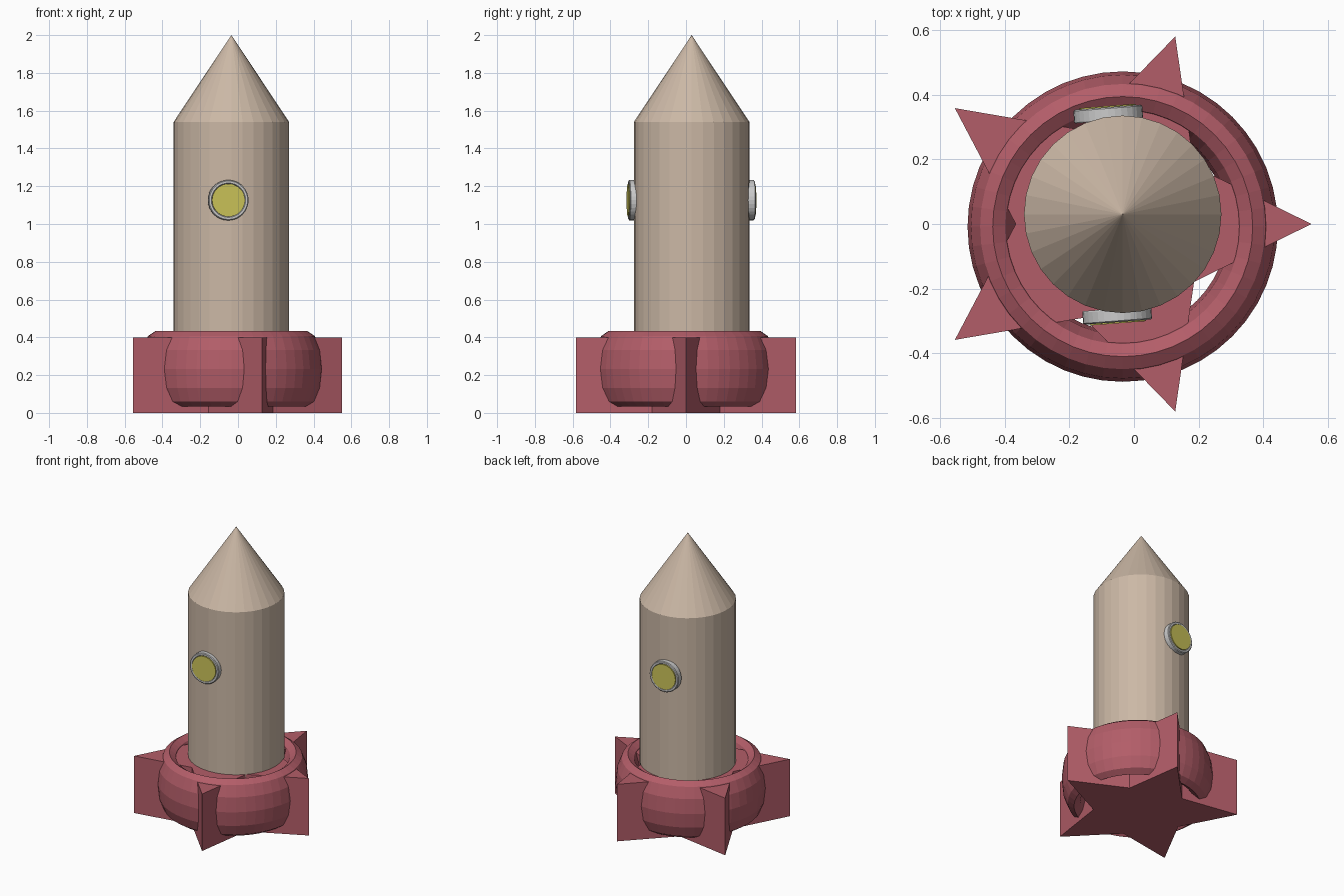
import bpy, bmesh
from math import pi, cos, sin, radians
from mathutils import Matrix

if "Cube" in bpy.data.objects:
    bpy.data.objects.remove(bpy.data.objects["Cube"])


def material(name, rgb):
    m = bpy.data.materials.new(name)
    m.diffuse_color = (*rgb, 1)
    m.use_nodes = True
    m.node_tree.nodes["Principled BSDF"].inputs["Base Color"].default_value = m.diffuse_color
    return m


TAN = material("tan", (0.60, 0.48, 0.38))
RED = material("red", (0.45, 0.11, 0.14))
YELLOW = material("yellow", (0.60, 0.55, 0.10))


def finish(name, bm, mat=None, matrix=Matrix()):
    bmesh.ops.recalc_face_normals(bm, faces=bm.faces)
    me = bpy.data.meshes.new(name)
    bm.to_mesh(me)
    bm.free()
    ob = bpy.data.objects.new(name, me)
    ob.matrix_world = matrix
    if mat:
        me.materials.append(mat)
    bpy.context.collection.objects.link(ob)
    return ob


def lathe(name, loop, sides, mat=None, matrix=Matrix()):
    """Closed (radius, height) loop turned around z."""
    bm = bmesh.new()
    rings = [[bm.verts.new((r * cos(2 * pi * i / sides), r * sin(2 * pi * i / sides), z))
              for r, z in loop] for i in range(sides)]
    n = len(loop)
    for i in range(sides):
        a, b = rings[i], rings[(i + 1) % sides]
        for j in range(n):
            k = (j + 1) % n
            bm.faces.new((a[j], b[j], b[k], a[k]))
    return finish(name, bm, mat, matrix)


def cone(name, r1, r2, z0, z1, sides, mat, matrix):
    bm = bmesh.new()
    bmesh.ops.create_cone(bm, cap_ends=True, segments=sides, radius1=r1, radius2=r2,
                          depth=z1 - z0, matrix=Matrix.Translation((0, 0, (z0 + z1) / 2)))
    return finish(name, bm, mat, matrix)


# Hull and nose
axis = Matrix.Translation((-0.035, 0.03, 0))
cone("hull", 0.306, 0.306, 0.38, 1.54, 32, TAN, axis)
cone("nose_cone", 0.306, 0, 1.54, 2.0, 32, TAN, axis)

# Five-pointed fin base
bm = bmesh.new()
star = [bm.verts.new(((0.611, 0.3055)[i % 2] * cos(i * pi / 5),
                      (0.611, 0.3055)[i % 2] * sin(i * pi / 5), 0)) for i in range(10)]
face = bm.faces.new(star)
ext = bmesh.ops.extrude_face_region(bm, geom=[face], use_keep_orig=True)
bmesh.ops.translate(bm, vec=(0, 0, 0.4),
                    verts=[v for v in ext["geom"] if isinstance(v, bmesh.types.BMVert)])
finish("star_fins", bm, RED, Matrix.Translation((-0.061, 0, 0)))

# Tall oval ring around the fins
oval = [(0.403 + 0.078 * cos(i * pi / 6), 0.2 * sin(i * pi / 6)) for i in range(12)]
lathe("base_ring", oval, 48, RED, Matrix.Translation((-0.035, -0.008, 0.233)))

# Portholes front and back: local z points outwards
rim = [(0.086, -0.022), (0.105, -0.022), (0.107, -0.018), (0.107, 0.016),
       (0.102, 0.020), (0.091, 0.020), (0.086, 0.014)]
for side, x, y, turn in (("front", -0.052, -0.284, 0), ("back", -0.08, 0.342, 180)):
    place = (Matrix.Translation((x, y, 1.126))
             @ Matrix.Rotation(radians(turn + 4.5), 4, 'Z')
             @ Matrix.Rotation(pi / 2, 4, 'X'))
    lathe(side + "_porthole_rim", rim, 32, None, place)
    cone(side + "_porthole_glass", 0.087, 0.087, -0.02, 0.024, 32, YELLOW, place)
